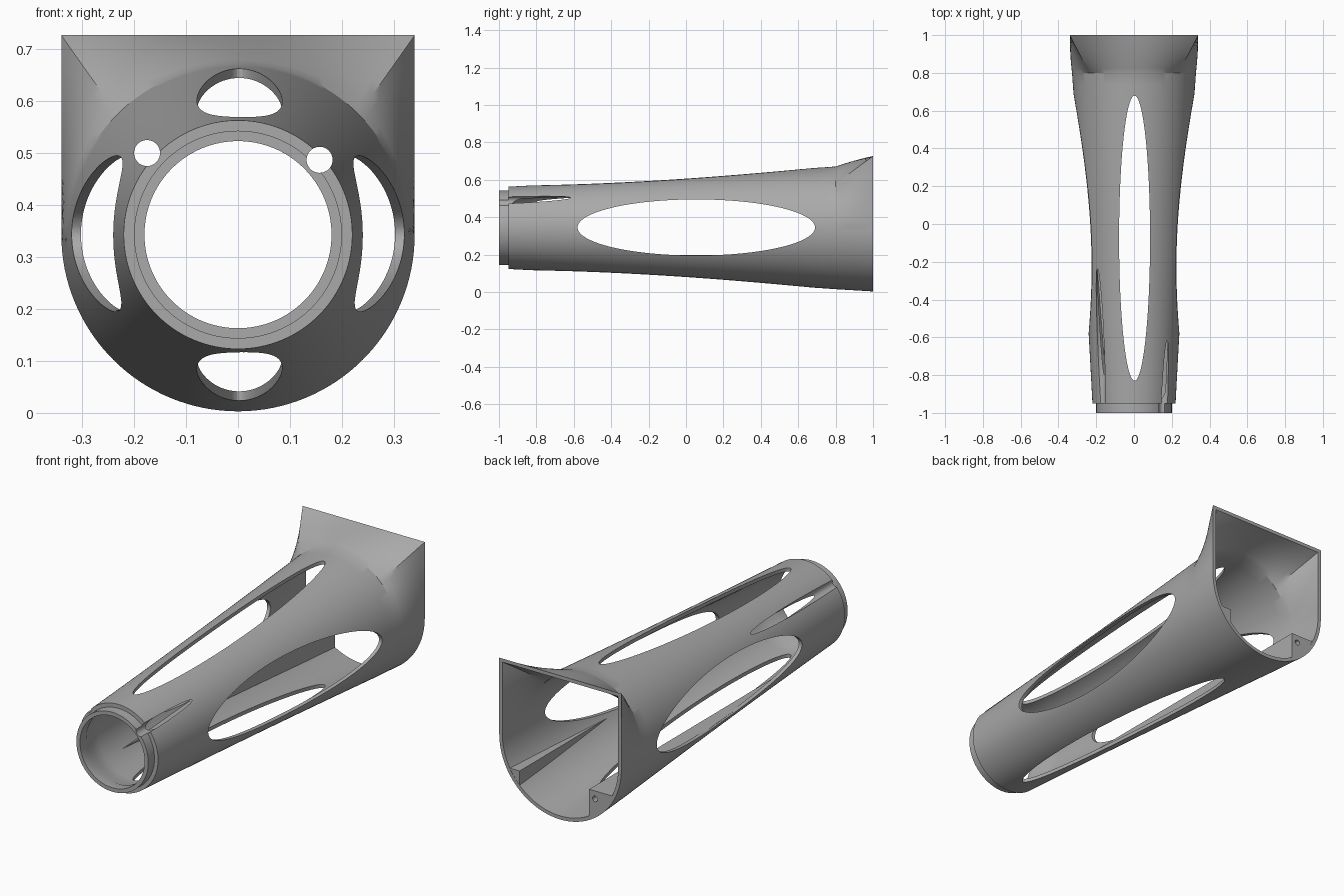
import bpy, bmesh
from math import sin, cos, tau, radians
from mathutils import Matrix

AXIS_Z = 0.343      # height of the tube axis
WALL = 0.018
SIDES = 128

cube = bpy.data.objects.get("Cube")
if cube:
    bpy.data.objects.remove(cube)

grey = bpy.data.materials.new("neutral grey")
grey.use_nodes = True
colour = (0.4, 0.4, 0.4, 1)
grey.diffuse_color = colour
grey.node_tree.nodes["Principled BSDF"].inputs["Base Color"].default_value = colour


def section(y, radius, flare=0.0, inset=0.0):
    """Round section that blends to a square-topped arch as flare goes to 1."""
    points = []
    for i in range(SIDES):
        c, s = cos(tau * i / SIDES), sin(tau * i / SIDES)
        x, z = radius * c, radius * s
        if s > 0:
            m = max(abs(c), abs(s))
            x += flare * ((0.34 - inset) * c / m - x)
            z += flare * ((0.384 - inset) * s / m - z)
        points.append((x, y, AXIS_Z + z))
    return points


def body_sections(inset):
    """Tapered tube followed by the flared mouth."""
    out = []
    for i in range(29):
        t = i / 28
        r = 0.22 + 0.108 * t - 0.016 * t * (1 - t)
        out.append(section(-0.95 + 1.75 * t, r - inset))
    for i in range(1, 9):
        t = i / 8
        out.append(section(0.8 + 0.2 * t, 0.328 + 0.012 * t - inset, t, inset))
    return out


def finish(bm, name):
    bmesh.ops.recalc_face_normals(bm, faces=bm.faces)
    mesh = bpy.data.meshes.new(name)
    bm.to_mesh(mesh)
    bm.free()
    mesh.materials.append(grey)
    obj = bpy.data.objects.new(name, mesh)
    bpy.context.collection.objects.link(obj)
    return obj


def loft(name, sections, closed):
    """Skin sections; closed joins last to first, otherwise the ends are capped."""
    bm = bmesh.new()
    rings = [[bm.verts.new(p) for p in s] for s in sections]
    pairs = list(zip(rings, rings[1:]))
    if closed:
        pairs.append((rings[-1], rings[0]))
    else:
        bm.faces.new(rings[0])
        bm.faces.new(rings[-1])
    for a, b in pairs:
        for i in range(SIDES):
            j = (i + 1) % SIDES
            bm.faces.new((a[i], a[j], b[j], b[i]))
    return finish(bm, name)


def rod(name, centre, axis, size, sides=96):
    """Elliptic cylinder along an axis; size holds the full x, y, z extents."""
    bm = bmesh.new()
    bmesh.ops.create_cone(bm, cap_ends=True, segments=sides, radius1=0.5, radius2=0.5, depth=1)
    turn = {"X": Matrix.Rotation(radians(90), 4, "Y"),
            "Y": Matrix.Rotation(radians(90), 4, "X"),
            "Z": Matrix.Identity(4)}[axis]
    bm.transform(Matrix.Translation(centre) @ Matrix.Diagonal((*size, 1)) @ turn)
    return finish(bm, name)


def box(name, low, high):
    bm = bmesh.new()
    bmesh.ops.create_cube(bm, size=1)
    mid = [(a + b) / 2 for a, b in zip(low, high)]
    size = [b - a for a, b in zip(low, high)]
    bm.transform(Matrix.Translation(mid) @ Matrix.Diagonal((*size, 1)))
    return finish(bm, name)


def combine(target, tool, operation="DIFFERENCE"):
    tool.hide_render = True
    mod = target.modifiers.new("cut", "BOOLEAN")
    mod.operation, mod.object, mod.solver = operation, tool, "EXACT"
    bpy.context.view_layer.objects.active = target
    bpy.ops.object.modifier_apply(modifier=mod.name)
    bpy.data.objects.remove(tool)


def smooth(obj):
    bpy.ops.object.select_all(action="DESELECT")
    obj.select_set(True)
    bpy.context.view_layer.objects.active = obj
    bpy.ops.object.shade_smooth_by_angle(angle=radians(25))


# Hollow shell with a stepped lip at the front
outer = [section(-1, 0.2), section(-0.95, 0.2)] + body_sections(0)
inner = [section(-1, 0.18), section(-0.95, 0.18)] + body_sections(WALL)[1:]
shell = loft("tapered_shell", outer + inner[::-1], True)

# Long oval windows through the sides and through top and bottom
combine(shell, rod("side_window", (0, 0.055, 0.345), "X", (1, 1.27, 0.3)))
combine(shell, rod("top_window", (0.003, -0.075, 0.4), "Z", (0.164, 1.51, 1.2)))

# Lengthwise bores that break out through the front of the wall
for x, z in ((-0.175, 0.5), (0.157, 0.487)):
    combine(shell, rod("bore", (x, -0.5, z), "Y", (0.05, 1.2, 0.05), 48))
smooth(shell)

# Inner rails that follow the lower walls
rails = (("right_rail", (-0.5, -0.9, 0), (-0.16, 0.999, 0.198)),
         ("left_rail", (0.227, -0.9, 0), (0.5, 0.999, 0.186)))
for name, low, high in rails:
    rail = box(name, low, high)
    combine(rail, loft("rail_limit", body_sections(WALL / 2), False), "INTERSECT")
    if name == "right_rail":
        combine(rail, rod("screw_hole", (-0.193, 1, 0.158), "Y", (0.028, 0.12, 0.028), 24))
    smooth(rail)
